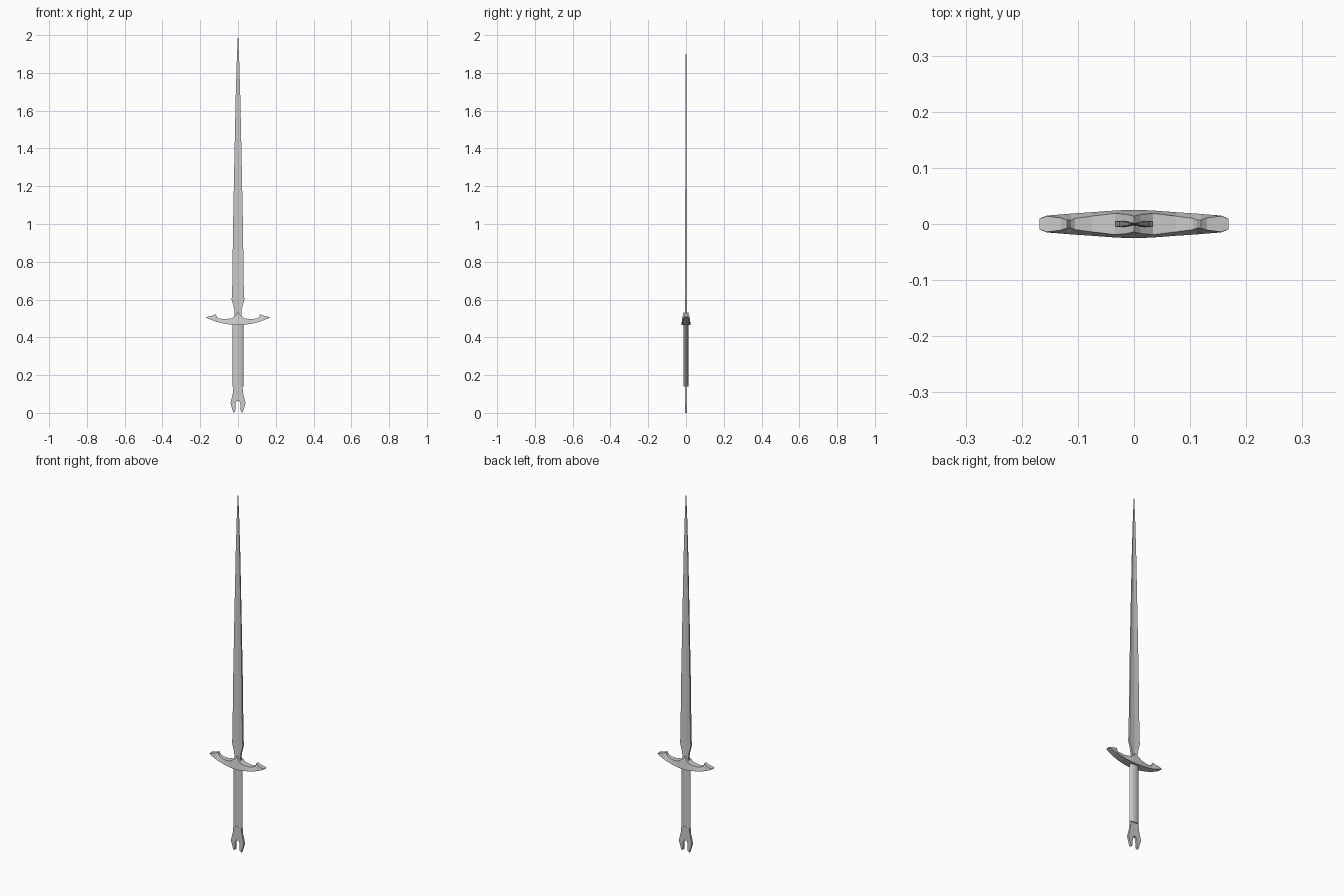
import bpy, bmesh
from math import cos, sin, tau

if "Cube" in bpy.data.objects:
    bpy.data.objects.remove(bpy.data.objects["Cube"])


def finish(name, bm):
    bmesh.ops.recalc_face_normals(bm, faces=bm.faces)
    mesh = bpy.data.meshes.new(name)
    bm.to_mesh(mesh)
    bm.free()
    obj = bpy.data.objects.new(name, mesh)
    bpy.context.collection.objects.link(obj)
    return obj


def loft(name, rings):
    """Skin a list of equal-length closed rings and cap both ends."""
    bm = bmesh.new()
    vs = [[bm.verts.new(p) for p in ring] for ring in rings]
    n = len(vs[0])
    for a, b in zip(vs, vs[1:]):
        for i in range(n):
            j = (i + 1) % n
            bm.faces.new((a[i], a[j], b[j], b[i]))
    bm.faces.new(vs[0][::-1])
    bm.faces.new(vs[-1])
    return finish(name, bm)


# Blade: hollow-faced section, pinched waist above the guard (z, half width, half depth)
blade = [(0.49, 0.020, 0.006), (0.535, 0.018, 0.006), (0.565, 0.024, 0.0055),
         (0.60, 0.034, 0.005), (0.63, 0.031, 0.005), (1.0, 0.026, 0.0045),
         (1.35, 0.019, 0.0035), (1.68, 0.012, 0.0025), (1.88, 0.006, 0.0015),
         (2.0, 0.0006, 0.0004)]
loft("blade", [[(-w, -t, z), (0, -t * 0.45, z), (w, -t, z),
                (w, t, z), (0, t * 0.45, z), (-w, t, z)] for z, w, t in blade])

# Grip: flattened cylinder
grip = loft("grip", [[(0.028 * cos(tau * i / 16), 0.0125 * sin(tau * i / 16), z)
                      for i in range(16)] for z in (0.14, 0.475)])
bpy.context.view_layer.objects.active = grip
grip.select_set(True)
bpy.ops.object.shade_smooth_by_angle()

# Crossguard: upswept arc with barbed ends (x, top z, bottom z, top half depth, bottom half depth)
half = [(0.012, 0.518, 0.466, 0.017, 0.025), (0.034, 0.500, 0.467, 0.019, 0.024),
        (0.075, 0.496, 0.473, 0.014, 0.021), (0.105, 0.502, 0.480, 0.010, 0.019),
        (0.112, 0.508, 0.482, 0.007, 0.0185), (0.119, 0.525, 0.484, 0.007, 0.018),
        (0.130, 0.516, 0.488, 0.011, 0.017), (0.155, 0.510, 0.498, 0.014, 0.015),
        (0.168, 0.507, 0.504, 0.010, 0.010)]
mirrored = [(-x, *rest) for x, *rest in reversed(half)]
guard = mirrored + [(0, 0.532, 0.466, 0.014, 0.025)] + half
loft("crossguard", [[(x, -yb, zb), (x, yb, zb), (x, yt, zt), (x, -yt, zt)]
                    for x, zt, zb, yt, yb in guard])

# Pommel: forked plate with two claws
side = [(0.024, 0.142), (0.028, 0.10), (0.040, 0.052), (0.024, 0.0),
        (0.015, 0.006), (0.012, 0.052), (0.007, 0.062)]
outline = side + [(-x, z) for x, z in reversed(side)]
bm = bmesh.new()
face = bm.faces.new([bm.verts.new((x, -0.006, z)) for x, z in outline])
ext = bmesh.ops.extrude_face_region(bm, geom=[face], use_keep_orig=True)
bmesh.ops.translate(bm, vec=(0, 0.012, 0),
                    verts=[g for g in ext["geom"] if isinstance(g, bmesh.types.BMVert)])
finish("pommel", bm)
